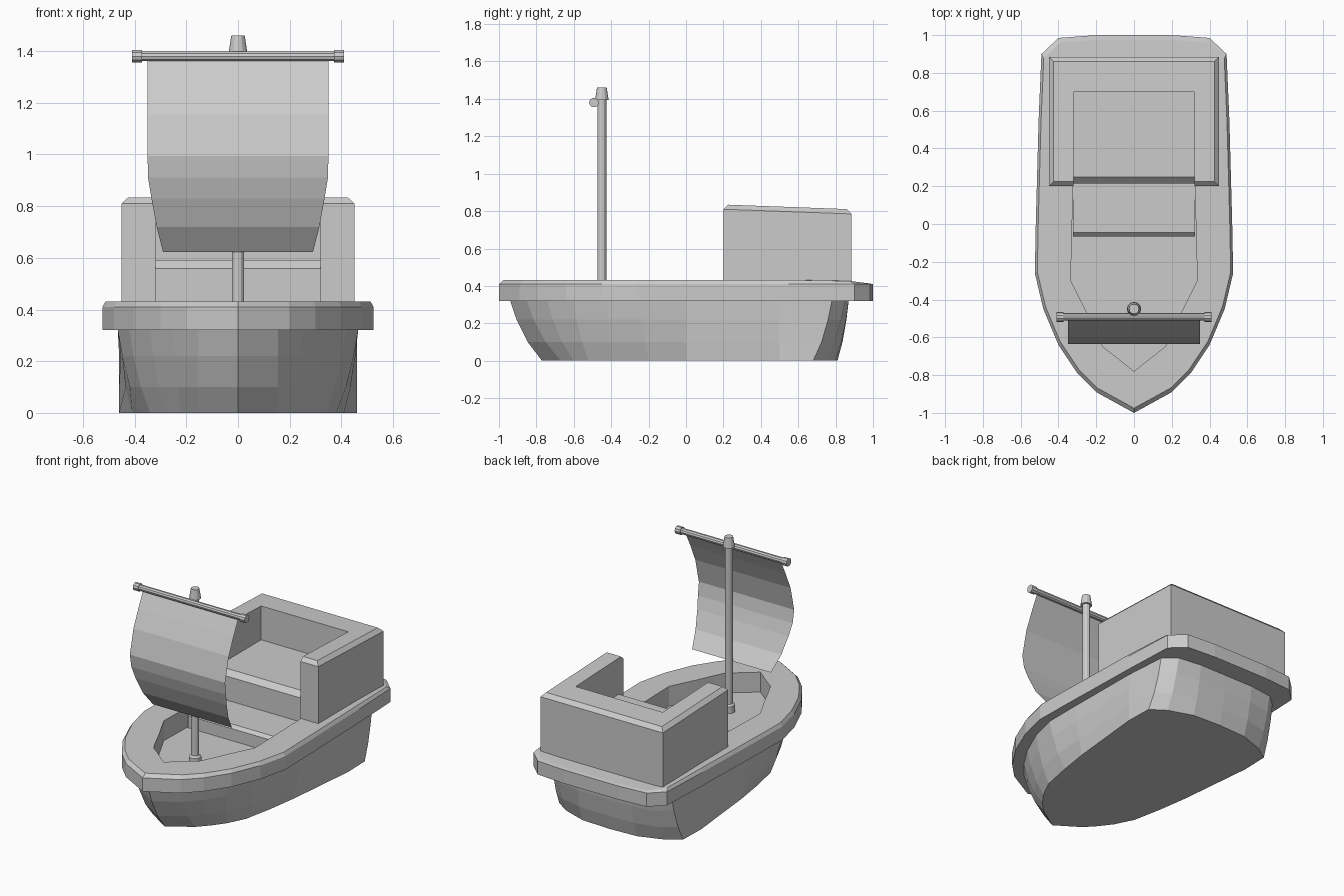
import bpy, bmesh
from mathutils import Matrix

if "Cube" in bpy.data.objects:
    bpy.data.objects.remove(bpy.data.objects["Cube"])


def finish(name, bm):
    bmesh.ops.recalc_face_normals(bm, faces=bm.faces)
    mesh = bpy.data.meshes.new(name)
    bm.to_mesh(mesh)
    bm.free()
    ob = bpy.data.objects.new(name, mesh)
    bpy.context.collection.objects.link(ob)
    return ob


def loop(half):
    """Mirror a half outline (bow to stern) into a closed one."""
    return half + [(-x, y) for x, y in half[-2:0:-1]]


def loft(name, rings, caps=True):
    bm = bmesh.new()
    rows = [[bm.verts.new(p) for p in r] for r in rings]
    n = len(rows[0])
    for a, b in zip(rows, rows[1:]):
        for i in range(n):
            j = (i + 1) % n
            bm.faces.new((a[i], a[j], b[j], b[i]))
    if caps:
        bm.faces.new(rows[0])
        bm.faces.new(rows[-1])
    return finish(name, bm)


def rod(name, centre, sides, profile, axis='Z'):
    """Turned rod: profile of (radius, distance along axis)."""
    bm = bmesh.new()
    rows = []
    for r, h in profile:
        c = bmesh.ops.create_circle(bm, segments=sides, radius=r)['verts']
        bmesh.ops.translate(bm, verts=c, vec=(0, 0, h))
        rows.append(c)
    for a, b in zip(rows, rows[1:]):
        for i in range(sides):
            j = (i + 1) % sides
            bm.faces.new((a[i], a[j], b[j], b[i]))
    bm.faces.new(rows[0])
    bm.faces.new(rows[-1])
    if axis == 'X':
        bm.transform(Matrix.Rotation(1.5707963, 4, 'Y'))
    bm.transform(Matrix.Translation(centre))
    return finish(name, bm)


def prism(name, outline, z0, top, bevel_test, width):
    """Extruded outline with chosen top edges chamfered."""
    bm = bmesh.new()
    lo = [bm.verts.new((x, y, z0)) for x, y in outline]
    hi = [bm.verts.new((x, y, top(y))) for x, y in outline]
    n = len(lo)
    bm.faces.new(lo)
    bm.faces.new(hi)
    for i in range(n):
        j = (i + 1) % n
        bm.faces.new((lo[i], lo[j], hi[j], hi[i]))
    bmesh.ops.recalc_face_normals(bm, faces=bm.faces)
    edges = [e for e in bm.edges if all(v in hi for v in e.verts)
             and bevel_test((e.verts[0].co + e.verts[1].co) / 2)]
    bmesh.ops.bevel(bm, geom=edges, offset=width, segments=1,
                    affect='EDGES', profile=0.5)
    return finish(name, bm)


# Hull: bottom, sides, overhanging rim and recessed deck
bottom = loop([(0, -.77), (.155, -.67), (.22, -.60), (.28, -.52), (.34, -.4), (.38, -.2),
               (.41, 0), (.46, .5), (.455, .68), (.36, .745), (.2, .8), (0, .81)])
side = loop([(0, -.94), (.155, -.85), (.25, -.74), (.34, -.60), (.42, -.42), (.465, -.24),
             (.465, 0), (.46, .5), (.44, .78), (.36, .85), (.2, .87), (0, .87)])
rim = loop([(0, -1), (.2, -.89), (.3, -.79), (.4, -.64), (.48, -.45), (.525, -.26),
            (.52, 0), (.505, .55), (.49, .9), (.40, .985), (.2, 1.0), (0, 1.0)])
deck = loop([(0, -.78), (.1, -.70), (.165, -.65), (.2, -.58), (.25, -.47), (.335, -.3),
             (.33, -.1), (.32, .3), (.32, .7), (.2, .7), (.1, .7), (0, .7)])


def at(outline, z, k=1.0):
    return [(x * k, y * k, z - max(0, y - .85) * .12) if k < 1 else (x, y, z)
            for x, y in outline]


def blend(f, z):
    return [(a[0] + (b[0] - a[0]) * f, a[1] + (b[1] - a[1]) * f, z)
            for a, b in zip(bottom, side)]


loft("hull", [at(bottom, 0), blend(.45, .1), blend(.8, .22), at(side, .32),
              at(rim, .32), at(rim, .41), at(rim, .432, .975),
              at(deck, .432), at(deck, .30)])

# Stern cabin: U-shaped wall open to the front
prism("cabin_wall",
      [(-.45, .2), (-.32, .2), (-.32, .7), (.32, .7), (.32, .2), (.45, .2),
       (.45, .885), (-.45, .885)],
      .40, lambda y: .835 - .025 * (y - .2) / .68,
      lambda c: abs(c.x) > .44 or c.y > .8 or c.y < .21, .025)

# Raised cabin floor and lower step
for name, y0, y1, z, w in (("cabin_floor", .215, .705, .592, .033),
                           ("deck_step", -.065, .25, .40, .02)):
    prism(name, [(-.322, y0), (.322, y0), (.322, y1), (-.322, y1)],
          .29, lambda y: z, lambda c: c.y < y0 + .01, w)

# Mast with base collar and top cap
rod("mast", (0, -.45, 0), 12,
    [(.038, .295), (.038, .345), (.024, .355), (.024, 1.395), (.036, 1.395),
     (.026, 1.46)])

# Yard with end knobs
rod("yard", (0, -.492, 1.38), 10,
    [(.026, -.41), (.026, -.372), (.02, -.372), (.02, .372), (.026, .372), (.026, .41)], 'X')

# Billowing sail: (half width, y, z) from top to foot
bm = bmesh.new()
rows = [[bm.verts.new((s * w, y, z)) for s in (-1, 1)] for w, y, z in (
    (.35, -.495, 1.37), (.35, -.545, 1.27), (.35, -.597, 1.155), (.35, -.635, .995),
    (.348, -.622, .91), (.335, -.597, .83), (.315, -.55, .72), (.29, -.478, .622))]
for a, b in zip(rows, rows[1:]):
    bm.faces.new((a[0], a[1], b[1], b[0]))
finish("sail", bm)
